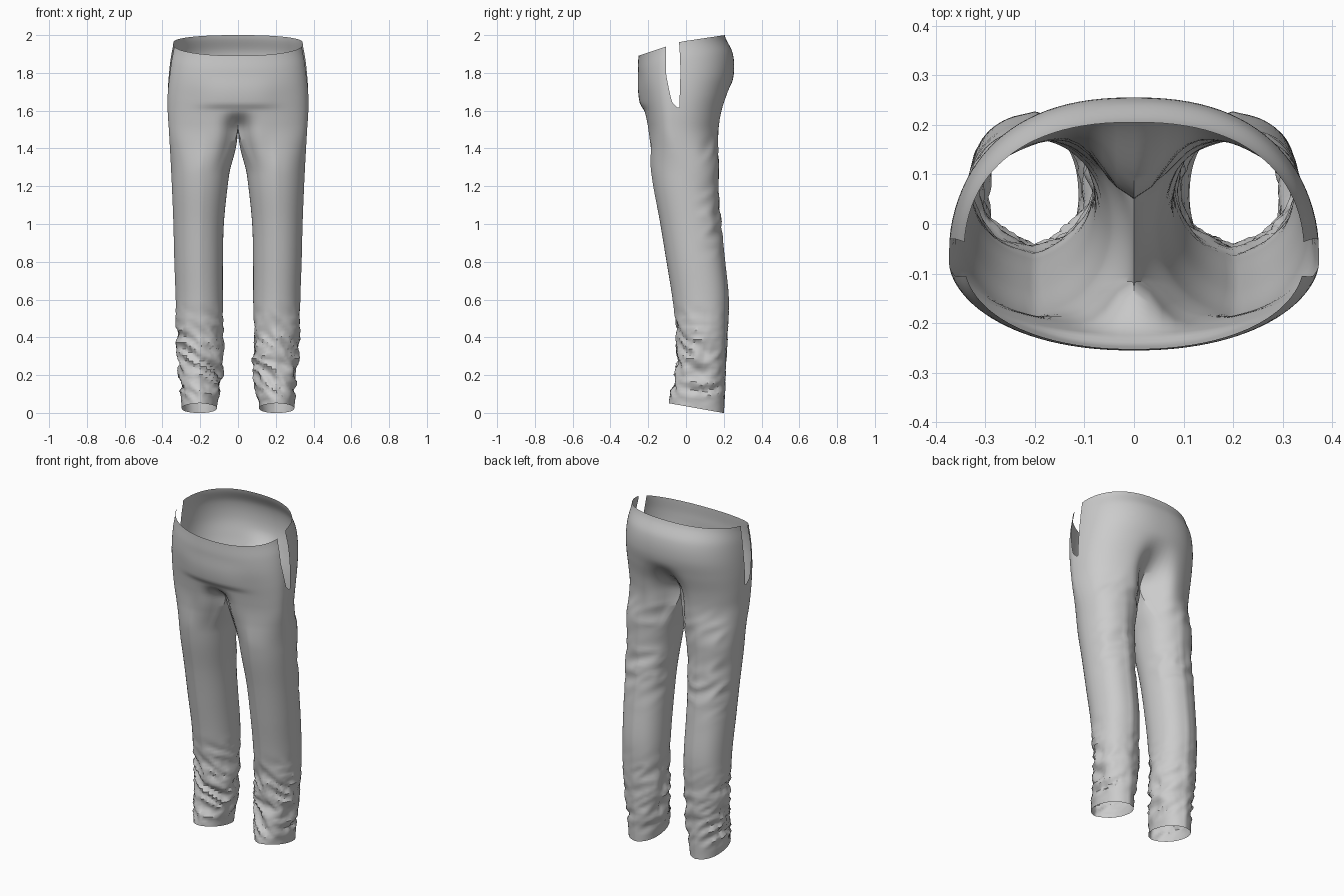
import bpy, bmesh, math
from mathutils import Vector, noise

cube = bpy.data.objects.get("Cube")
if cube:
    bpy.data.objects.remove(cube, do_unlink=True)

HALF, INNER = 24, 16          # columns per outer half side, columns along the inseam
CROTCH, SLIT = 1.52, 1.63
SLIT_BACK = .085              # angle of the rear edge of the side opening

# leg sections: height, inner x, outer x, front y, back y
LEG = [(0, .112, .298, -.085, .195), (.2, .082, .315, -.05, .203), (.4, .078, .328, -.045, .213),
       (.6, .08, .33, -.066, .22), (.8, .08, .337, -.097, .202), (1, .075, .342, -.13, .18),
       (1.2, .055, .35, -.168, .167), (1.4, .028, .36, -.192, .18), (1.6, .01, .37, -.215, .20)]
# hip sections: height, half width, front y, back y
HIP = [(1.2, .35, -.168, .167), (1.4, .36, -.192, .18), (1.5, .366, -.207, .19),
       (1.6, .372, -.22, .205), (1.7, .373, -.236, .232), (1.8, .368, -.25, .254),
       (1.9, .358, -.255, .247), (2, .343, -.252, .205)]


def smooth(a, b, v):
    t = min(1, max(0, (v - a) / (b - a)))
    return t * t * (3 - 2 * t)


def sample(table, z):
    """Smooth curve through the rows of a section table."""
    last = len(table) - 1
    i = max(0, min(last - 1, sum(row[0] <= z for row in table) - 1))
    p, q = table[i], table[i + 1]
    o, r = table[max(0, i - 1)], table[min(last, i + 2)]
    t = min(1, max(0, (z - p[0]) / (q[0] - p[0])))
    return [b + t / 2 * (c - a + t * (2 * a - 5 * b + 4 * c - d + t * (3 * (b - c) + d - a)))
            for a, b, c, d in zip(o[1:], p[1:], q[1:], r[1:])]


def superellipse(angle, n):
    c, s = math.cos(angle), math.sin(angle)
    return (math.copysign(abs(c) ** (2 / n), c), math.copysign(abs(s) ** (2 / n), s))


def outer_angles(limit, slit_front):
    """Angles from front to back, split by the side opening."""
    front = [-limit + (limit + slit_front) * j / HALF for j in range(HALF + 1)]
    back = [SLIT_BACK + (limit - SLIT_BACK) * j / HALF for j in range(HALF + 1)]
    return front + back


def hip_half(z):
    width, front, back = sample(HIP, z)
    mid = -.07
    slit_front = .06 - .23 * min(1, max(0, (z - SLIT) / .2)) ** .6
    pts = []
    for a in outer_angles(math.pi / 2, slit_front):
        c, s = superellipse(a, 2.35 if a > 0 else 2.15)
        x = max(0, width * c)
        y = mid + s * ((back - mid) if s > 0 else (mid - front))
        # the centre seam curves under the body
        if s > 0:
            y -= .14 * math.exp(-(x / .08) ** 2) * (1 - smooth(CROTCH, 1.76, z))
        else:
            y += .09 * math.exp(-(x / .06) ** 2) * (1 - smooth(CROTCH - .03, 1.63, z))
        pts.append(Vector((x, y, z)))
    pts[0].x = pts[-1].x = 0
    return pts


def leg_ring(z):
    xin, xout, front, back = sample(LEG, z)
    cx, cy, rx, ry = (xin + xout) / 2, (front + back) / 2, (xout - xin) / 2, (back - front) / 2
    limit = math.radians(135)
    angles = outer_angles(limit, .06)
    angles += [limit + math.pi / 2 * j / INNER for j in range(1, INNER)]
    ring = []
    for a in angles:
        # pressed front: slightly pointed, rounder at the back
        c, s = superellipse(a, 2.25 if math.sin(a) > 0 else 1.95)
        ring.append(Vector((cx + rx * c, cy + ry * s, z)))
    # melt into the hip outline near the crotch
    w = smooth(1.26, CROTCH, z)
    if w > 0:
        hip = hip_half(z)
        a, b = hip[-1], hip[0]
        hip += [a.lerp(b, j / INNER) for j in range(1, INNER)]
        ring = [p.lerp(q, w) for p, q in zip(ring, hip)]
    # pressed crease and tilted hem
    for p in ring:
        crease = math.exp(-abs(p.x - .2) / .018) * (1 - smooth(1.3, 1.5, z))
        p.y += .007 * crease * math.copysign(1, p.y - cy)
        p.z += .18 * (.195 - p.y) * max(0, 1 - z / .3)
    return ring


def fold(p, scale):
    q = Vector((p.x * 7, p.y * 7, p.z * 15 + p.x * 9)) * scale
    return .28 - 1.6 * abs(noise.noise(q))


def wrinkle(p, side):
    """Bunched cloth at the shins, soft folds behind the knee and under the seat."""
    z = p.z
    shin = (1 - smooth(.3, .62, z)) * smooth(.03, .12, z) * (1 if p.y < .12 else .5)
    knee = math.exp(-((z - 1.03) / .13) ** 2) * smooth(.03, .13, p.y)
    seat = math.exp(-((z - 1.38) / .1) ** 2) * smooth(.05, .14, p.y)
    push = .03 * shin * fold(p, 1) + .007 * shin * fold(p, 2.3)
    push += .018 * knee * fold(p, .8) + .012 * seat * fold(p, .7)
    out = Vector((p.x - side * .2, p.y - .06, 0))
    if out.length > 0 and push:
        p += out.normalized() * push
    # fold line across the lap
    lap = math.exp(-(p.x / .19) ** 4) * smooth(.1, .17, -p.y)
    p.y -= .013 * lap * smooth(1.6, 1.64, z) * (1 - smooth(1.65, 1.8, z))
    return p


bm = bmesh.new()


def skin(rows, side, closed, is_open=lambda r, j: False):
    verts = [[bm.verts.new(wrinkle(Vector((p.x * side, p.y, p.z)), side)) for p in row]
             for row in rows]
    count = len(rows[0])
    for r in range(len(rows) - 1):
        for j in range(count if closed else count - 1):
            if is_open(r, j):
                continue
            k = (j + 1) % count
            quad = [verts[r][j], verts[r][k], verts[r + 1][k], verts[r + 1][j]]
            bm.faces.new(quad if side > 0 else quad[::-1])


# legs from hem to crotch
leg_rows = [leg_ring(CROTCH * i / 90) for i in range(91)]

# hips from crotch to the tilted waist
STEPS = 32
hip_rows = []
for i in range(STEPS + 1):
    row = hip_half(CROTCH + (2 - CROTCH) * i / STEPS)
    for p in row:
        top = min(1.89 + .33 * (p.y + .255), 2 - .15 * (.205 - p.y))
        p.z = CROTCH + (top - CROTCH) * i / STEPS
    hip_rows.append(row)
slit_row = round(STEPS * (SLIT - CROTCH) / (2 - CROTCH))

for side in (1, -1):
    skin(leg_rows, side, True)
    skin(hip_rows, side, False, lambda r, j: j == HALF and r >= slit_row)
bmesh.ops.remove_doubles(bm, verts=bm.verts, dist=.0004)

mesh = bpy.data.meshes.new("trousers")
bm.to_mesh(mesh)
bm.free()
trousers = bpy.data.objects.new("trousers", mesh)
bpy.context.collection.objects.link(trousers)

cloth = bpy.data.materials.new("grey cloth")
cloth.use_nodes = True
cloth.diffuse_color = (.6, .6, .6, 1)
cloth.node_tree.nodes["Principled BSDF"].inputs["Base Color"].default_value = (.6, .6, .6, 1)
mesh.materials.append(cloth)

bpy.context.view_layer.objects.active = trousers
trousers.select_set(True)
bpy.ops.object.shade_smooth_by_angle(angle=math.radians(40))
